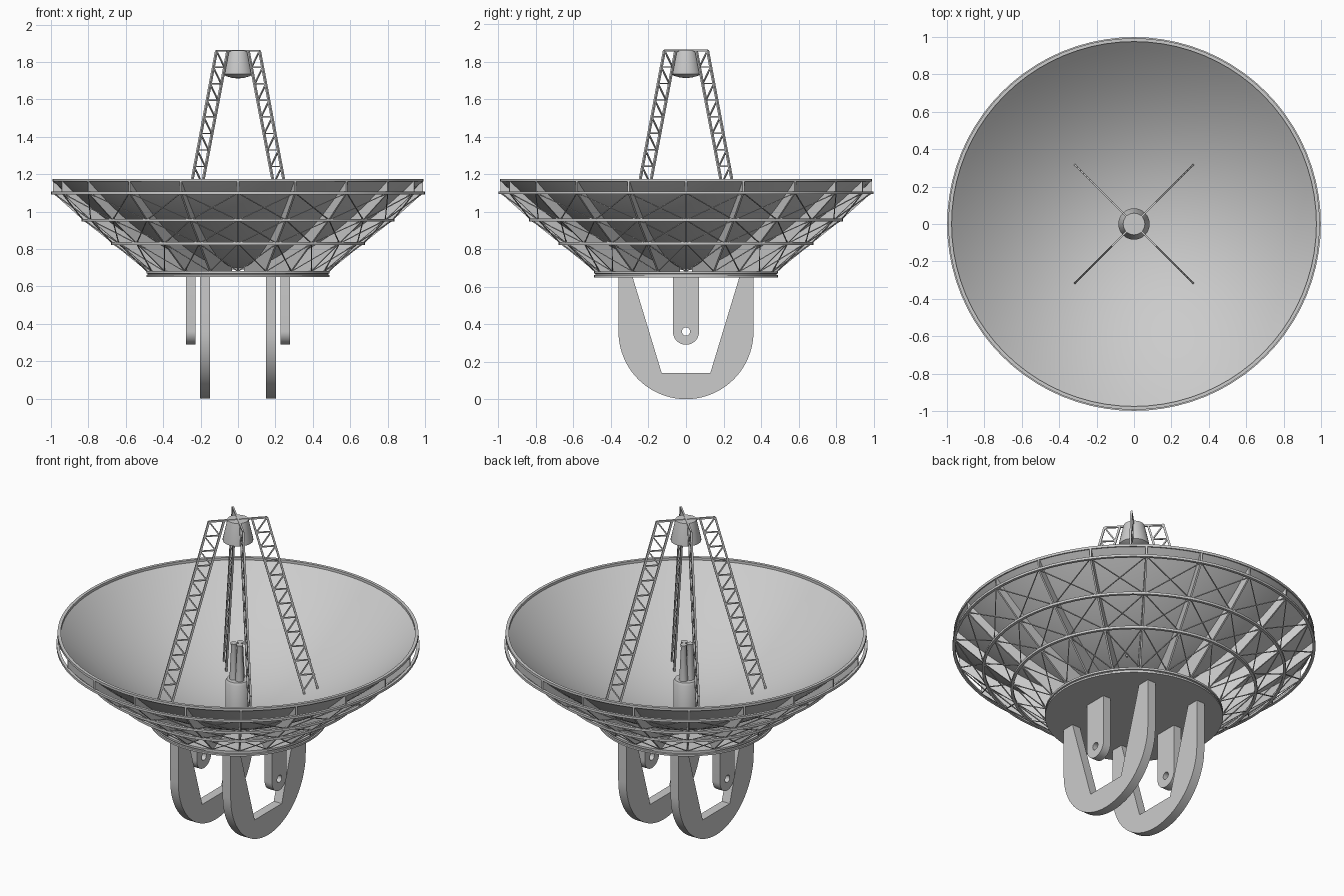
import bpy, bmesh
from math import sin, cos, pi, radians
from mathutils import Vector, Matrix

if "Cube" in bpy.data.objects:
    bpy.data.objects.remove(bpy.data.objects["Cube"])

RIBS = 20
# lower edge of the backing structure: (radius, height)
LEVELS = [(0.485, 0.68), (0.67, 0.83), (0.828, 0.955), (0.99, 1.10)]


def dish_z(r):
    return 0.705 + 0.478 * r * r


def polar(r, a, z):
    return Vector((r * cos(a), r * sin(a), z))


def finish(name, bm, smooth=True):
    bmesh.ops.recalc_face_normals(bm, faces=bm.faces)
    me = bpy.data.meshes.new(name)
    bm.to_mesh(me)
    bm.free()
    ob = bpy.data.objects.new(name, me)
    bpy.context.collection.objects.link(ob)
    if smooth:
        shade(ob)
    return ob


def shade(ob):
    bpy.ops.object.select_all(action='DESELECT')
    ob.select_set(True)
    bpy.context.view_layer.objects.active = ob
    bpy.ops.object.shade_smooth_by_angle(angle=radians(30))


def lathe(name, profile, seg=80, at=None):
    """Spin a closed (r, z) outline around z."""
    bm = bmesh.new()
    vs = [bm.verts.new((r, 0, z)) for r, z in profile]
    es = [bm.edges.new((vs[i], vs[(i + 1) % len(vs)])) for i in range(len(vs))]
    bmesh.ops.spin(bm, geom=vs + es, cent=(0, 0, 0), axis=(0, 0, 1),
                   angle=2 * pi, steps=seg, use_merge=True)
    bmesh.ops.remove_doubles(bm, verts=bm.verts, dist=1e-5)
    if at:
        bmesh.ops.transform(bm, matrix=at, verts=bm.verts)
    return finish(name, bm)


def bar(bm, a, b, r, sides=4):
    """Thin strut from a to b."""
    d = b - a
    m = Matrix.Translation((a + b) / 2) @ d.to_track_quat('Z', 'Y').to_matrix().to_4x4()
    bmesh.ops.create_cone(bm, cap_ends=True, segments=sides, radius1=r, radius2=r,
                          depth=d.length, matrix=m @ Matrix.Rotation(pi / 4, 4, 'Z'))


def plate(name, loops, x, half):
    """Flat side plate from (y, z) outlines; inner loops become holes."""
    cu = bpy.data.curves.new(name, 'CURVE')
    cu.dimensions, cu.fill_mode, cu.extrude = '2D', 'BOTH', half
    for loop in loops:
        sp = cu.splines.new('POLY')
        sp.points.add(len(loop) - 1)
        for p, (u, v) in zip(sp.points, loop):
            p.co = (u, v, 0, 1)
        sp.use_cyclic_u = True
    ob = bpy.data.objects.new(name, cu)
    bpy.context.collection.objects.link(ob)
    ob.rotation_euler = (pi / 2, 0, pi / 2)
    ob.location.x = x
    bpy.ops.object.select_all(action='DESELECT')
    ob.select_set(True)
    bpy.context.view_layer.objects.active = ob
    bpy.ops.object.convert(target='MESH')
    shade(bpy.context.view_layer.objects.active)


def arc(r, cz, a0, a1, n):
    return [(r * cos(a0 + (a1 - a0) * i / n), cz + r * sin(a0 + (a1 - a0) * i / n))
            for i in range(n + 1)]


# reflector dish, thin shell
rs = [0.99 * i / 18 for i in range(19)]
lathe("reflector_dish", [(r, dish_z(r)) for r in rs]
      + [(r, dish_z(r) - 0.01) for r in reversed(rs)])
lathe("dish_rim", [(0.975, 1.16), (0.993, 1.16), (0.993, 1.175), (0.975, 1.175)])

# round base deck with a raised lip
lathe("base_deck", [(0, 0.65), (0.49, 0.65), (0.49, 0.661), (0.483, 0.663), (0.483, 0.668),
                    (0.49, 0.67), (0.49, 0.682), (0, 0.682)])

# hoop rings under the dish
for i, (r, z) in enumerate(LEVELS[1:]):
    h = 0.007
    lathe(f"hoop_ring_{i + 1}", [(r - h, z - h), (r + h + .002, z - h),
                                 (r + h + .002, z + h), (r - h, z + h)])

# radial rib plates
bm = bmesh.new()
inner = 0.12
top = [(inner + (0.99 - inner) * i / 10) for i in range(11)]
outline = [(inner, 0.68)] + LEVELS + [(r, dish_z(r) - 0.006) for r in reversed(top)]
for k in range(RIBS):
    rot = Matrix.Rotation(2 * pi * k / RIBS, 4, 'Z')
    f = bm.faces.new([bm.verts.new(rot @ Vector((r, -0.005, z))) for r, z in outline])
    ext = bmesh.ops.extrude_face_region(bm, geom=[f], use_keep_orig=True)
    moved = [g for g in ext['geom'] if isinstance(g, bmesh.types.BMVert)]
    bmesh.ops.translate(bm, verts=moved, vec=rot.to_3x3() @ Vector((0, 0.01, 0)))
finish("radial_ribs", bm, smooth=False)

# crossed braces between neighbouring ribs
bm = bmesh.new()
for k in range(RIBS):
    a, b = 2 * pi * k / RIBS, 2 * pi * (k + 1) / RIBS
    for (r0, z0), (r1, z1) in zip(LEVELS, LEVELS[1:]):
        bar(bm, polar(r0, a, z0), polar(r1, b, z1), 0.0035)
        bar(bm, polar(r0, b, z0), polar(r1, a, z1), 0.0035)
finish("cross_braces", bm, smooth=False)

# four lattice legs carrying the secondary reflector
bm = bmesh.new()
BAYS = 12
s2 = 2 ** 0.5
for k in range(4):
    ang = pi / 4 + k * pi / 2
    outer = [polar(s2 * (0.32 - 0.205 * i / BAYS), ang, 0.80 + 1.06 * i / BAYS)
             for i in range(BAYS + 1)]
    inn = [polar(s2 * (0.262 - 0.207 * i / BAYS), ang, 0.80 + 1.06 * i / BAYS)
           for i in range(BAYS + 1)]
    down = Vector((0, 0, -0.03))
    bar(bm, outer[0] + down, outer[-1], 0.008)
    bar(bm, inn[0] + down, inn[-1], 0.008)
    for i in range(BAYS + 1):
        if i:
            bar(bm, outer[i], inn[i], 0.005)
        if i < BAYS:
            bar(bm, inn[i], outer[i + 1], 0.005)
    bar(bm, outer[-1], Vector((0, 0, 1.86)), 0.007)
finish("lattice_legs", bm, smooth=False)

# secondary reflector with convex underside
lathe("secondary_reflector", [(0, 1.712), (0.03, 1.715), (0.06, 1.723), (0.084, 1.735),
                              (0.084, 1.745), (0.058, 1.862), (0, 1.862)], 32)

# feed tower and its three tapered horns
lathe("feed_tower", [(0, 0.69), (0.07, 0.69), (0.07, 0.88), (0.062, 0.895), (0, 0.895)], 32)
for k in range(3):
    a = pi / 2 + k * 2 * pi / 3
    lathe(f"feed_horn_{k + 1}", [(0, 0.88), (0.025, 0.88), (0.015, 1.09), (0.019, 1.11), (0, 1.11)],
          20, Matrix.Translation((0.023 * cos(a), 0.023 * sin(a), 0)))

# paired U-shaped cradle plates and pivot lugs
cradle = arc(0.36, 0.36, pi, 2 * pi, 40) + [(0.36, 0.655), (0.286, 0.655), (0.13, 0.14),
                                            (-0.13, 0.14), (-0.286, 0.655), (-0.36, 0.655)]
lug = arc(0.07, 0.36, pi, 2 * pi, 20) + [(0.07, 0.655), (-0.07, 0.655)]
hole = arc(0.022, 0.36, 0, 2 * pi, 20)[:-1]
for side, s in (("left", -1), ("right", 1)):
    plate(f"cradle_plate_{side}", [cradle], s * 0.176, 0.027)
    plate(f"pivot_lug_{side}", [lug, hole], s * 0.253, 0.025)
